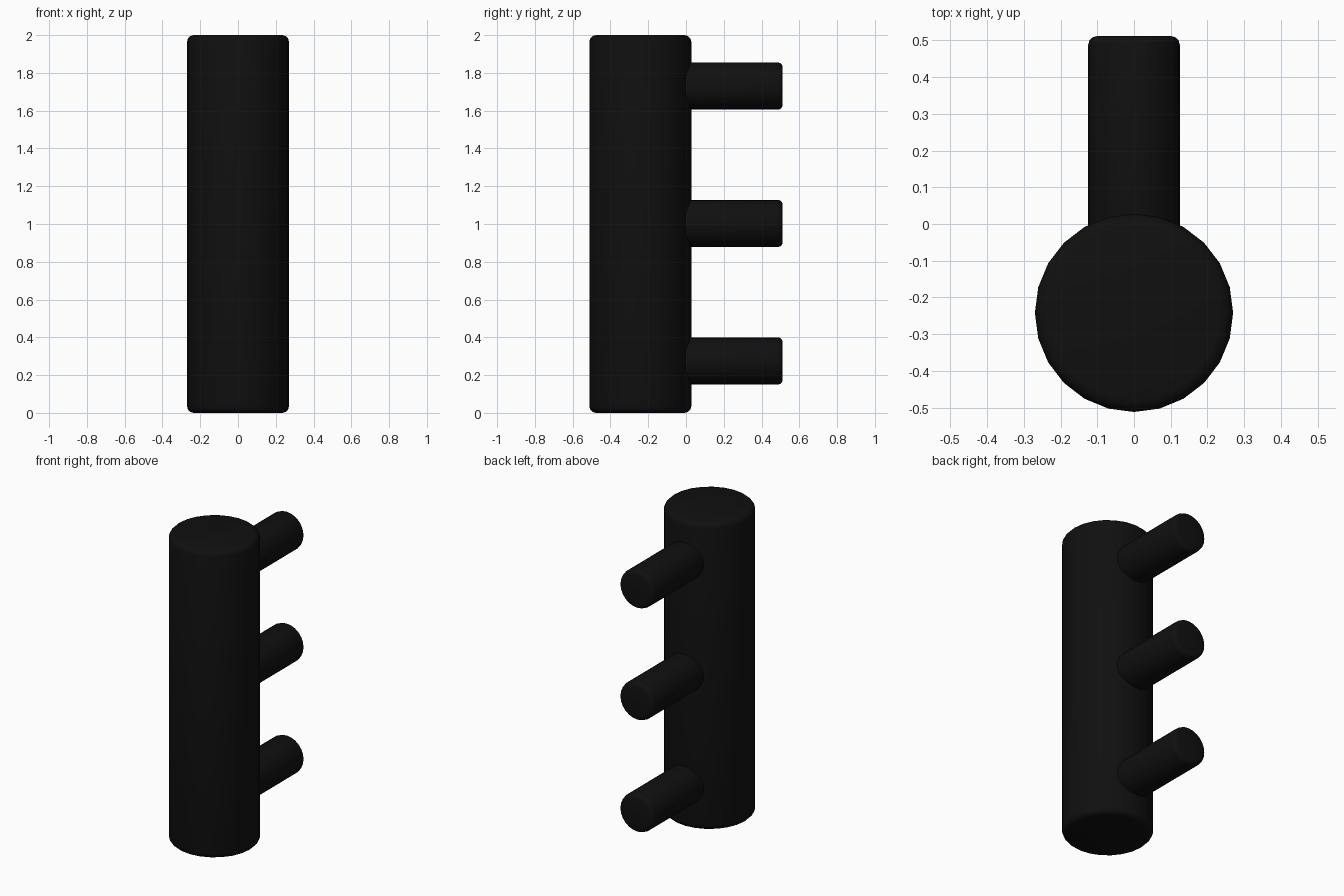
import bpy
from math import pi

if "Cube" in bpy.data.objects:
    bpy.data.objects.remove(bpy.data.objects["Cube"])

black = bpy.data.materials.new("black")
black.diffuse_color = (0.005, 0.005, 0.005, 1)
black.use_nodes = True
black.node_tree.nodes["Principled BSDF"].inputs["Base Color"].default_value = black.diffuse_color


def rounded_cylinder(name, radius, depth, location, rotation=(0, 0, 0), bevel=0.03):
    bpy.ops.mesh.primitive_cylinder_add(vertices=24, radius=radius, depth=depth,
                                        location=location, rotation=rotation)
    obj = bpy.context.object
    obj.name = name
    obj.data.materials.append(black)
    mod = obj.modifiers.new("rim", 'BEVEL')
    mod.width = bevel
    mod.segments = 3
    mod.limit_method = 'ANGLE'
    mod.angle_limit = pi / 3          # only the end rims are rounded
    bpy.ops.object.modifier_apply(modifier=mod.name)
    bpy.ops.object.shade_smooth_by_angle(angle=pi / 5)
    return obj


# Upright post
rounded_cylinder("post", 0.27, 2.0, (0, -0.242, 1.0), bevel=0.035)

# Three pegs reaching backwards, roots sunk into the post
peg_back, peg_root = 0.512, -0.1
for label, z in (("lower", 0.275), ("middle", 1.003), ("upper", 1.73)):
    rounded_cylinder(label + "_peg", 0.125, peg_back - peg_root,
                     (0, (peg_back + peg_root) / 2, z), (pi / 2, 0, 0), bevel=0.025)
